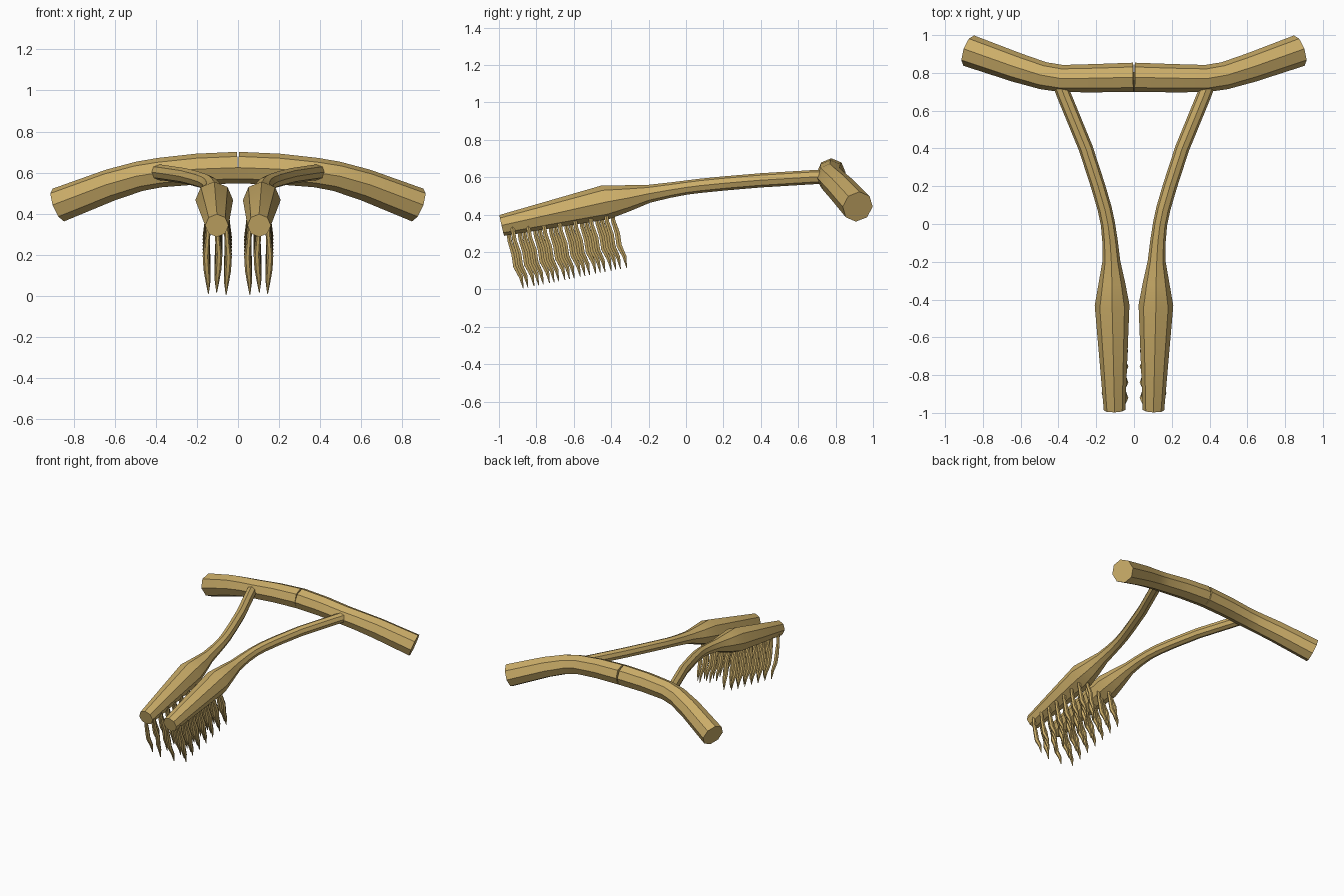
import bpy, bmesh, math
from mathutils import Vector

cube = bpy.data.objects.get("Cube")
if cube:
    bpy.data.objects.remove(cube, do_unlink=True)

# Single tan wood colour
WOOD = (0.60, 0.42, 0.14, 1.0)
wood = bpy.data.materials.new("tan_wood")
wood.use_nodes = True
wood.diffuse_color = WOOD
bsdf = next(n for n in wood.node_tree.nodes if n.type == 'BSDF_PRINCIPLED')
bsdf.inputs["Base Color"].default_value = WOOD
bsdf.inputs["Roughness"].default_value = 0.8


def sweep(bm, path, sides, up):
    """Capped tube along (x, y, z, radius) points."""
    pts = [Vector(p[:3]) for p in path]
    rings = []
    for i, p in enumerate(path):
        t = (pts[min(i + 1, len(pts) - 1)] - pts[max(i - 1, 0)]).normalized()
        side = t.cross(up).normalized()
        top = side.cross(t)
        ring = []
        for k in range(sides):
            a = 2 * math.pi * k / sides
            ring.append(bm.verts.new(pts[i] + (side * math.cos(a) + top * math.sin(a)) * p[3]))
        rings.append(ring)
    for a, b in zip(rings, rings[1:]):
        for k in range(sides):
            j = (k + 1) % sides
            bm.faces.new((a[k], a[j], b[j], b[k]))
    bm.faces.new(rings[0][::-1])
    bm.faces.new(rings[-1])


def finish(bm, name):
    bmesh.ops.recalc_face_normals(bm, faces=bm.faces)
    mesh = bpy.data.meshes.new(name)
    bm.to_mesh(mesh)
    bm.free()
    mesh.materials.append(wood)
    obj = bpy.data.objects.new(name, mesh)
    bpy.context.collection.objects.link(obj)
    bpy.ops.object.select_all(action='DESELECT')
    obj.select_set(True)
    bpy.context.view_layer.objects.active = obj
    bpy.ops.object.shade_smooth_by_angle(angle=math.radians(30))


def flip(path, s):
    return [(p[0] * s, *p[1:]) for p in path]


# Left-hand paths: half of the cross handle, and one arm with its thick head
HANDLE = [(0.003, 0.777, 0.624, 0.077), (0.20, 0.772, 0.617, 0.075),
          (0.38, 0.770, 0.600, 0.072), (0.48, 0.785, 0.582, 0.073),
          (0.62, 0.828, 0.540, 0.078), (0.875, 0.918, 0.442, 0.085)]
ARM = [(0.40, 0.76, 0.602, 0.038), (0.37, 0.68, 0.600, 0.038),
       (0.255, 0.40, 0.583, 0.038), (0.19, 0.20, 0.566, 0.038),
       (0.155, 0.08, 0.554, 0.038), (0.138, 0.0, 0.544, 0.038),
       (0.127, -0.09, 0.530, 0.041), (0.120, -0.20, 0.511, 0.048),
       (0.117, -0.31, 0.488, 0.070), (0.116, -0.43, 0.466, 0.092),
       (0.103, -0.985, 0.342, 0.057)]

# Bristle shape: share of the drop, y shift, x shift, radius
BRISTLE = [(0.0, -0.085, 0.0, 0.012), (0.25, -0.072, 0.006, 0.013),
           (0.45, -0.050, 0.012, 0.016), (0.65, -0.040, 0.008, 0.016),
           (0.82, -0.012, 0.002, 0.012), (1.0, 0.0, 0.0, 0.002)]
ROWS = [(-0.046, 0.0), (0.0, 0.058), (0.040, 0.025)]   # x offset, y offset

for s, label in ((1, "left"), (-1, "right")):
    bm = bmesh.new()
    sweep(bm, flip(HANDLE, s), 8, Vector((0, 0, 1)))
    finish(bm, label + "_handle_half")

    bm = bmesh.new()
    sweep(bm, flip(ARM, s), 8, Vector((0, 0, 1)))
    finish(bm, label + "_arm")

    # Three staggered rows of wavy bristles under the head
    bm = bmesh.new()
    for dx, dy in ROWS:
        for col in range(7):
            y = -0.87 + dy + col * 0.0825
            tip = 0.005 + (y + 0.87) * 0.2
            root = tip + 0.335
            bend = 1 if dx > 0 else -1
            path = [(0.104 + dx + bend * x, y + sy, root + (tip - root) * f, r)
                    for f, sy, x, r in BRISTLE]
            sweep(bm, flip(path, s), 6, Vector((0, 1, 0)))
    finish(bm, label + "_bristles")
